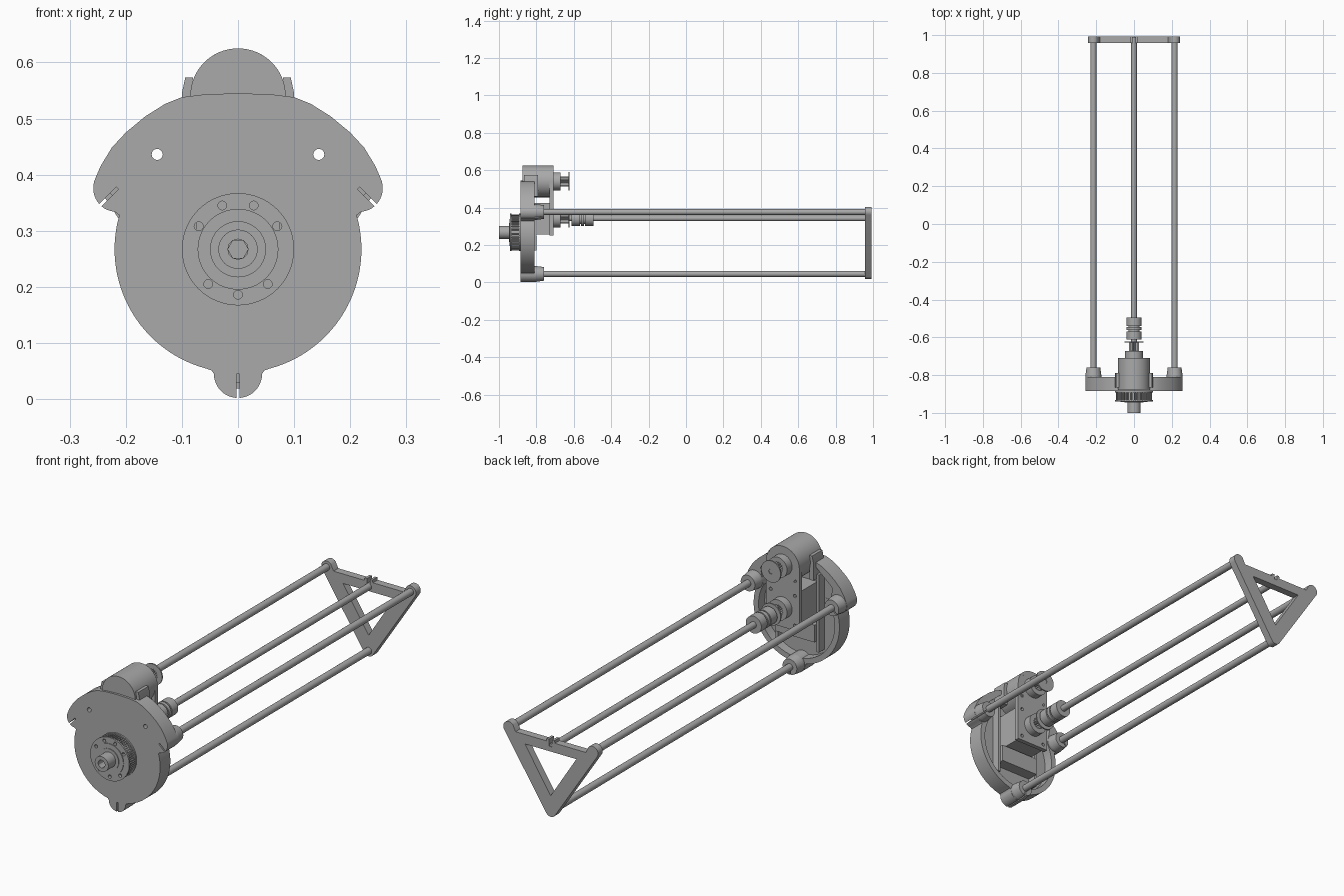
import bpy, bmesh
from math import sin, cos, pi, radians
from mathutils import Vector

if "Cube" in bpy.data.objects:
    bpy.data.objects.remove(bpy.data.objects["Cube"])

grey = bpy.data.materials.new("plain grey")
grey.use_nodes = True
grey.diffuse_color = (0.4, 0.4, 0.4, 1)
grey.node_tree.nodes["Principled BSDF"].inputs["Base Color"].default_value = (0.4, 0.4, 0.4, 1)


def arc(cx, cz, r, a0, a1, n):
    return [(cx + r * cos(radians(a0 + (a1 - a0) * i / n)),
             cz + r * sin(radians(a0 + (a1 - a0) * i / n))) for i in range(n + 1)]


def circle(cx, cz, r, n=40):
    return arc(cx, cz, r, 0, 360, n)[:-1]


def rect(x0, x1, z0, z1):
    return [(x0, z0), (x1, z0), (x1, z1), (x0, z1)]


def prism(name, pts, y0, y1, taper=1.0):
    """Extrude an x/z outline from y0 to y1, optionally narrowing at y1."""
    bm = bmesh.new()
    mx = sum(p[0] for p in pts) / len(pts)
    mz = sum(p[1] for p in pts) / len(pts)
    face = bm.faces.new([bm.verts.new((x, y0, z)) for x, z in pts])
    grown = bmesh.ops.extrude_face_region(bm, geom=[face])
    for v in grown["geom"]:
        if isinstance(v, bmesh.types.BMVert):
            v.co = Vector((mx + (v.co.x - mx) * taper, y1, mz + (v.co.z - mz) * taper))
    bmesh.ops.recalc_face_normals(bm, faces=bm.faces)
    mesh = bpy.data.meshes.new(name)
    bm.to_mesh(mesh)
    bm.free()
    mesh.materials.append(grey)
    obj = bpy.data.objects.new(name, mesh)
    bpy.context.collection.objects.link(obj)
    return obj


def cyl(name, x, z, r, y0, y1, n=40, taper=1.0):
    return prism(name, circle(x, z, r, n), y0, y1, taper)


def cut(obj, cutters):
    """Subtract the cutters and bake the result."""
    for c in cutters:
        c.hide_render = True
        mod = obj.modifiers.new("cut", 'BOOLEAN')
        mod.operation, mod.solver, mod.object = 'DIFFERENCE', 'EXACT', c
    bpy.context.view_layer.update()
    graph = bpy.context.evaluated_depsgraph_get()
    baked = bpy.data.meshes.new_from_object(obj.evaluated_get(graph))
    obj.modifiers.clear()
    obj.data = baked
    for c in cutters:
        bpy.data.objects.remove(c)


def strip(x0, z0, x1, z1, w):
    """Outline of a straight strip of width w."""
    d = Vector((x1 - x0, z1 - z0)).normalized() * w / 2
    return [(x0 - d.y, z0 + d.x), (x0 + d.y, z0 - d.x),
            (x1 + d.y, z1 - d.x), (x1 - d.y, z1 + d.x)]


# Rod positions, each with the outward end of its clamping slot
RODS = {"left": (0.215, 0.376, 0.255, 0.336), "right": (-0.215, 0.376, -0.255, 0.336),
        "bottom": (0, 0.045, 0, -0.01)}
AXLE = 0.267
SCREW = 0.342
MOTOR = 0.54

# Front housing: round body with two ears and a bottom lobe, hollow behind
half = (arc(0, 0.045, 0.043, -90, 0, 12) + [(0.047, 0.051)]
        + arc(0, AXLE, 0.22, -75, 16, 40) + [(0.218, 0.333)]
        + arc(0.215, 0.376, 0.043, -65, 25, 12)
        + [(0.245, 0.415), (0.225, 0.448), (0.2, 0.475), (0.165, 0.504),
           (0.13, 0.526), (0.1, 0.538), (0.06, 0.543), (0, 0.545)])
outline = half + [(-x, z) for x, z in reversed(half[1:-1])]
housing = prism("housing", outline, -0.885, -0.81)
cutters = [cyl("pocket", 0, AXLE, 0.195, -0.855, -0.7, 64),
           prism("upper_pocket", [(-0.17, 0.36), (0.17, 0.36), (0.185, 0.44),
                                  (0.1, 0.515), (-0.1, 0.515), (-0.185, 0.44)], -0.856, -0.7)]
holes = [(0.028, 0.345), (0.07, 0.308), (0.053, 0.205)]
holes = holes + [(-x, z) for x, z in holes] + [(0, 0.186)]
for x, z in holes:
    cutters.append(cyl("screw_hole", x, z, 0.008, -0.95, -0.8, 12))
for x in (-0.144, 0.144):
    cutters.append(cyl("mount_hole", x, 0.436, 0.01, -0.95, -0.8, 12))
for x, z, sx, sz in RODS.values():
    cutters.append(prism("slot", strip(x, z, sx, sz, 0.006), -0.95, -0.7))
cut(housing, cutters)

# Rods with tapered clamping bosses
for side, (x, z, sx, sz) in RODS.items():
    boss = cyl(side + "_boss", x, z, 0.042, -0.87, -0.8)
    neck = cyl(side + "_boss_neck", x, z, 0.042, -0.8, -0.76, taper=0.87)
    for part in (boss, neck):
        cut(part, [prism("slot", strip(x, z, sx, sz, 0.006), -0.95, -0.7),
                   cyl("bore", x, z, 0.014, -0.95, -0.7, 20)])
    cyl(side + "_rod", x, z, 0.016, -0.87, 0.985, 24)

# Toothed drive wheel with a bored hub
teeth = []
for i in range(60):
    for k, r in ((0, 0.088), (0.5, 0.088), (0.5, 0.096), (1, 0.096)):
        a = 2 * pi * (i + k) / 60
        teeth.append((r * cos(a), AXLE + r * sin(a)))
wheel = prism("drive_wheel", teeth, -0.932, -0.892)
rims = [cyl("wheel_front_rim", 0, AXLE, 0.1, -0.94, -0.932, 64),
        cyl("wheel_back_rim", 0, AXLE, 0.1, -0.892, -0.885, 64)]
for part in [wheel] + rims:
    cut(part, [cyl("screw_hole", x, z, 0.008, -0.97, -0.85, 12) for x, z in holes])
for name, r, y in (("wheel_step", 0.072, -0.943), ("wheel_collar", 0.05, -0.946), ("hub", 0.035, -1.0)):
    part = cyl(name, 0, AXLE, r, y, -0.935)
    cut(part, [cyl("bore", 0, AXLE, 0.018, -1.1, -0.9, 6 if name != "hub" else 12)])

# Upper motor, its side clips and the gearbox plate below
cyl("upper_motor", 0, MOTOR, 0.085, -0.875, -0.71, 64)
for s in (-1, 1):
    prism("motor_clip", [(s * 0.08, 0.46), (s * 0.1, 0.46), (s * 0.1, 0.545),
                         (s * 0.094, 0.573), (s * 0.08, 0.573)], -0.865, -0.79)
    prism("housing_rib", rect(s * 0.105 - 0.006, s * 0.105 + 0.006, 0.12, 0.48), -0.858, -0.815)
plate = prism("gearbox_plate", [(-0.085, 0.25), (0.085, 0.25)] + arc(0, MOTOR, 0.085, 0, 180, 30),
              -0.73, -0.709)
cut(plate, [cyl("plate_hole", x, z, 0.008, -0.8, -0.6, 12)
            for x in (-0.062, 0.062) for z in (0.272, 0.41, 0.48, 0.585)])
prism("lower_motor", rect(-0.075, 0.075, 0.255, 0.425), -0.86, -0.73)
prism("lower_mount", rect(-0.1, 0.1, 0.17, 0.25), -0.858, -0.8)

# Output boss and flanged pulley for each shaft
for name, z in (("upper", MOTOR), ("lower", SCREW)):
    cyl(name + "_output_boss", 0, z, 0.048, -0.71, -0.672)
    teeth = [(r * cos(2 * pi * i / 32), z + r * sin(2 * pi * i / 32))
             for i, r in enumerate([0.021, 0.027] * 16)]
    prism(name + "_pulley", teeth, -0.672, -0.625)
    flange = cyl(name + "_pulley_flange", 0, z, 0.05, -0.628, -0.622)
    if name == "upper":
        cut(flange, [cyl("bore", 0, z, 0.012, -0.64, -0.6, 6)])

# Coupling and lead screw
for y0, y1, r in ((-0.612, -0.568, 0.04), (-0.568, -0.562, 0.03), (-0.562, -0.545, 0.04),
                  (-0.545, -0.539, 0.03), (-0.539, -0.495, 0.04)):
    cyl("coupling", 0, SCREW, r, y0, y1)
cyl("lead_screw", 0, SCREW, 0.015, -0.63, 0.99, 24)

# Triangular end frame
half_frame = (arc(0, 0.045, 0.026, -90, -33, 6) + arc(0.215, 0.376, 0.028, -33, 140, 14)
              + [(0.18, 0.366), (0.022, 0.366), (0.02, 0.378), (0.012, 0.378)])
frame = prism("end_frame", half_frame + [(-x, z) for x, z in reversed(half_frame[1:])], 0.957, 0.992)
cut(frame, [prism("opening", [(-0.132, 0.322), (0.132, 0.322), (0, 0.117)], 0.9, 1.1),
            prism("clip_slot", rect(-0.008, 0.008, 0.345, 0.4), 0.9, 1.1)])

# Smooth round surfaces, crisp edges
bpy.ops.object.select_all(action='DESELECT')
for obj in bpy.context.collection.objects:
    if obj.type == 'MESH' and grey.name in obj.data.materials:
        obj.select_set(True)
        bpy.context.view_layer.objects.active = obj
bpy.ops.object.shade_smooth_by_angle(angle=radians(30))
